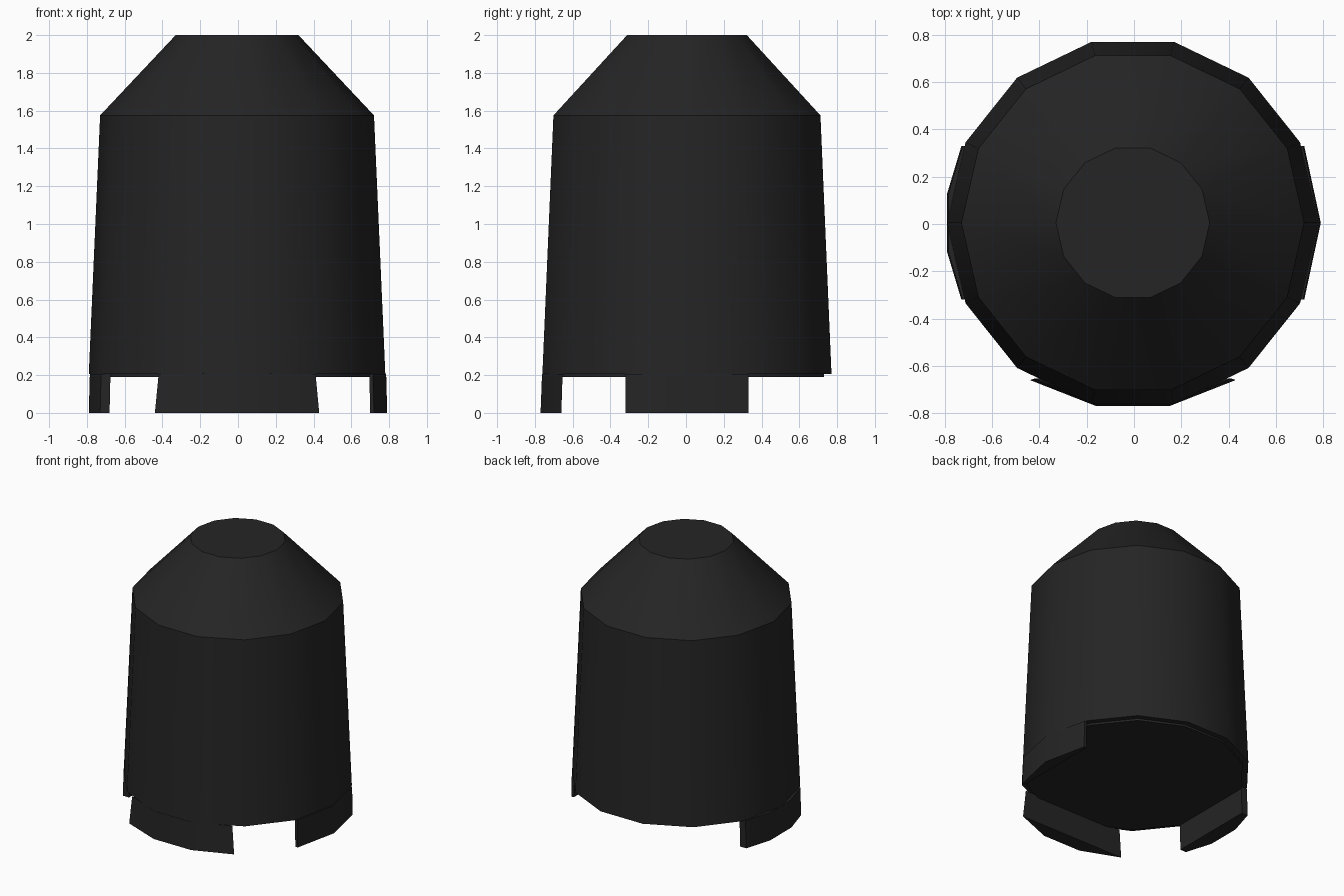
import bpy, bmesh, math

cube = bpy.data.objects.get("Cube")
if cube:
    bpy.data.objects.remove(cube, do_unlink=True)

SIDES = 14
CENTRE = (-0.005, 0.005)

black = bpy.data.materials.new("matte black")
black.use_nodes = True
colour = (0.018, 0.018, 0.018, 1)
black.diffuse_color = colour
shader = next(n for n in black.node_tree.nodes if n.type == "BSDF_PRINCIPLED")
shader.inputs["Base Color"].default_value = colour


def ring(radius, z):
    """Polygon ring around the body's axis."""
    return [(CENTRE[0] + radius * math.cos(2 * math.pi * i / SIDES),
             CENTRE[1] + radius * math.sin(2 * math.pi * i / SIDES), z)
            for i in range(SIDES)]


def loft(name, loops):
    """Skin closed loops from bottom to top and cap both ends."""
    bm = bmesh.new()
    rows = [[bm.verts.new(p) for p in loop] for loop in loops]
    count = len(rows[0])
    for low, high in zip(rows, rows[1:]):
        for i in range(count):
            j = (i + 1) % count
            bm.faces.new((low[i], low[j], high[j], high[i]))
    bm.faces.new(rows[0][::-1])
    bm.faces.new(rows[-1])
    bmesh.ops.recalc_face_normals(bm, faces=bm.faces)
    mesh = bpy.data.meshes.new(name)
    bm.to_mesh(mesh)
    bm.free()
    mesh.materials.append(black)
    obj = bpy.data.objects.new(name, mesh)
    bpy.context.collection.objects.link(obj)
    bpy.ops.object.select_all(action="DESELECT")
    obj.select_set(True)
    bpy.context.view_layer.objects.active = obj
    bpy.ops.object.shade_smooth_by_angle(angle=math.radians(30))
    return obj


def flap(name, outline, scale_x, scale_y):
    """Hanging tab with a flat inner face, tapering towards the body."""
    base = [(x, y, 0) for x, y in outline]
    top = [(x * scale_x, y * scale_y, 0.205) for x, y in outline]
    loft(name, [base, top])


# Tapered body with a sloping shoulder and a flat top
loft("body", [ring(0.785, 0.205), ring(0.725, 1.575), ring(0.325, 2.0)])

# Shallow plate closing the underside
loft("base_plate", [ring(0.745, 0.19), ring(0.745, 0.215)])

# Three tabs below the body; the back stays open
flap("front_flap", [(-0.44, -0.66), (-0.16, -0.77), (0.15, -0.77), (0.43, -0.66)],
     0.955, 0.99)
flap("left_flap", [(0.70, -0.32), (0.72, -0.32), (0.79, 0.005), (0.72, 0.33), (0.70, 0.33)],
     0.993, 1)
flap("right_flap", [(-0.68, 0.33), (-0.73, 0.33), (-0.79, 0.13), (-0.79, -0.12),
                    (-0.73, -0.32), (-0.68, -0.32)],
     0.993, 1)
